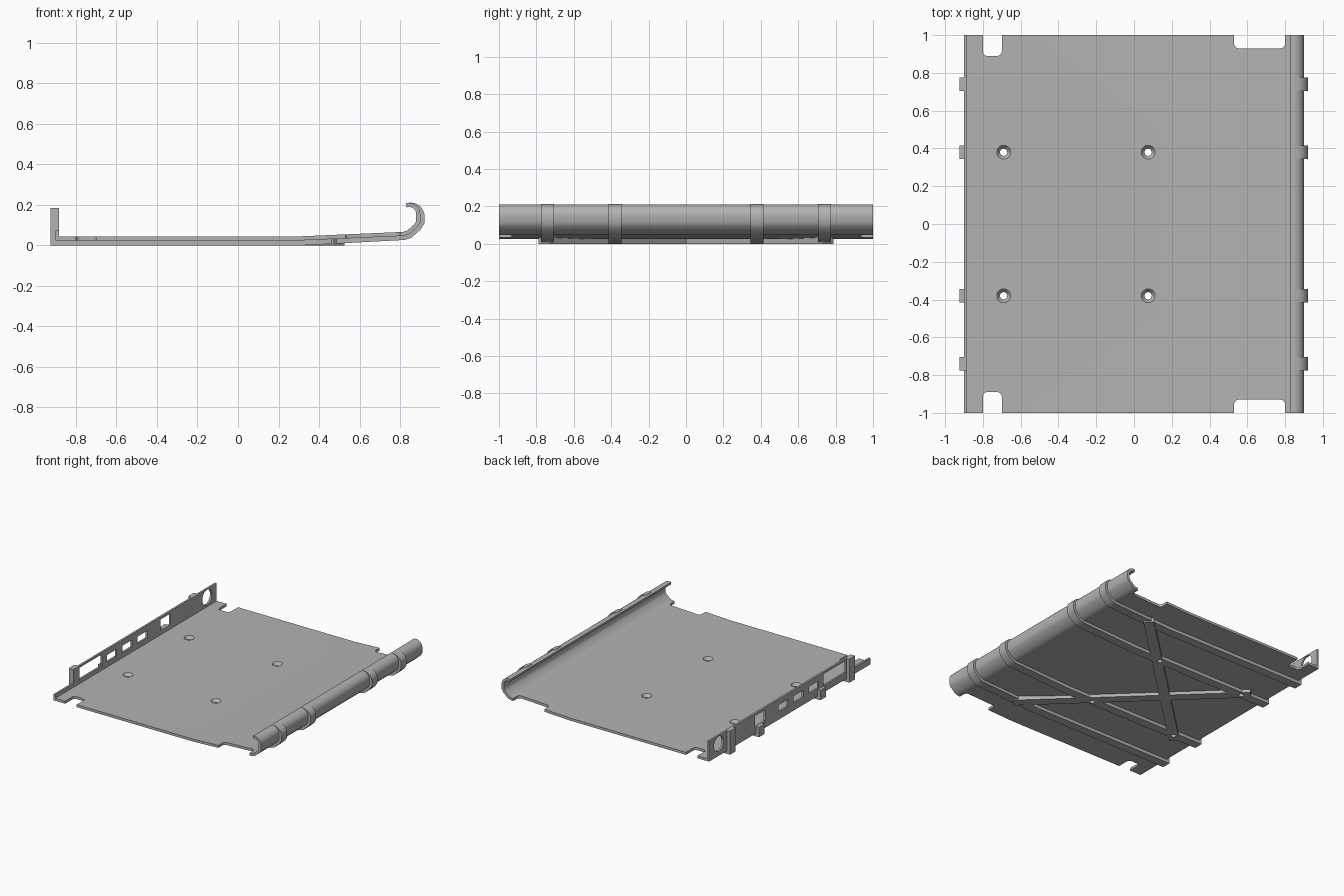
import bpy, bmesh, math
from mathutils import Vector

if "Cube" in bpy.data.objects:
    bpy.data.objects.remove(bpy.data.objects["Cube"])

grey = bpy.data.materials.new("plain grey")
grey.use_nodes = True
COLOR = (0.45, 0.45, 0.45, 1)
grey.diffuse_color = COLOR
grey.node_tree.nodes["Principled BSDF"].inputs["Base Color"].default_value = COLOR


def finish(name, bm):
    bmesh.ops.recalc_face_normals(bm, faces=bm.faces)
    me = bpy.data.meshes.new(name)
    bm.to_mesh(me)
    bm.free()
    me.materials.append(grey)
    ob = bpy.data.objects.new(name, me)
    bpy.context.collection.objects.link(ob)
    return ob


def prism(name, outline, start, depth):
    """Extrude a closed outline of 3D points along a vector."""
    bm = bmesh.new()
    face = bm.faces.new([bm.verts.new(Vector(p) + Vector(start)) for p in outline])
    grown = bmesh.ops.extrude_face_region(bm, geom=[face])["geom"]
    bmesh.ops.translate(bm, vec=depth, verts=[g for g in grown if isinstance(g, bmesh.types.BMVert)])
    return finish(name, bm)


def box(name, x, y, z):
    pts = [(x[0], y[0], 0), (x[1], y[0], 0), (x[1], y[1], 0), (x[0], y[1], 0)]
    return prism(name, pts, (0, 0, z[0]), (0, 0, z[1] - z[0]))


def cone(name, r1, r2, depth, location, rotation=(0, 0, 0)):
    bpy.ops.mesh.primitive_cone_add(vertices=32, radius1=r1, radius2=r2, depth=depth,
                                    location=location, rotation=rotation)
    ob = bpy.context.object
    ob.name = name
    ob.data.materials.append(grey)
    return ob


def cut(ob, cutters):
    bpy.context.view_layer.objects.active = ob
    for c in cutters:
        m = ob.modifiers.new("cut", "BOOLEAN")
        m.operation, m.solver, m.object = "DIFFERENCE", "EXACT", c
        bpy.ops.object.modifier_apply(modifier=m.name)


def offset(path, amounts):
    """Offset a path to its right side with mitred corners."""
    pts = [Vector(p) for p in path]
    dirs = [(b - a).normalized() for a, b in zip(pts, pts[1:])]
    normals = [Vector((d.y, -d.x)) for d in dirs]
    result = []
    for i, p in enumerate(pts):
        a, b = normals[max(i - 1, 0)], normals[min(i, len(normals) - 1)]
        result.append(p + (a + b) / (1 + a.dot(b)) * amounts[i])
    return result


def sheet(name, inner, outer, y0, y1):
    outline = [(p[0], 0, p[1]) for p in list(inner) + list(outer)[::-1]]
    return prism(name, outline, (0, y0, 0), (0, y1 - y0, 0))


# Section of the tray: flat floor, gentle ramp and curled hook
ARC = [math.radians(a) for a in range(0, 111, 10)]
top = [(-0.9, 0.045), (0.31, 0.045), (0.815, 0.067), (0.835, 0.073), (0.872, 0.106), (0.88, 0.12)]
top += [(0.845 + 0.035 * math.cos(a), 0.155 + 0.035 * math.sin(a)) for a in ARC]
under = offset(top, [0.02] * len(top))
tray = sheet("tray", top, under, -1, 1)

# Cutters for the screw holes
hole_cutters = []
for x in (-0.69, 0.075):
    for y in (-0.38, 0.38):
        hole_cutters.append(cone("hole_cutter", 0.019, 0.019, 0.2, (x, y, 0)))
        hole_cutters.append(cone("countersink_cutter", 0.019, 0.038, 0.024, (x, y, 0.0345)))

# Cutters for the rounded edge notches
notch_cutters = []
for x0, x1, depth, r in ((-0.8, -0.7, 0.11, 0.025), (0.53, 0.8, 0.07, 0.025)):
    for side in (-1, 1):
        inner_y = 1 - depth
        pts = [(x0, 1.1), (x1, 1.1)]
        for cx, first in ((x1 - r, 0), (x0 + r, 90)):
            for a in range(first, first + 91, 15):
                t = math.radians(a)
                pts.append((cx + r * math.cos(t), inner_y + r - r * math.sin(t)))
        notch_cutters.append(prism("notch_cutter", [(px, py * side, 0) for px, py in pts],
                                   (0, 0, -0.1), (0, 0, 0.24)))
cut(tray, notch_cutters + hole_cutters)
parts = [tray]

# Ribs that wrap under the tray, up the wall and round the hook
last = len(top) - 3
for y, height in ((-0.74, 0.185), (-0.38, 0.077), (0.38, 0.077), (0.74, 0.185)):
    path = [(-0.9, height), (-0.9, 0.025)] + [tuple(p) for p in under[1:last + 1]]
    thick = [0.025, 0.025, 0.025, 0.02, 0.02, 0.02, 0.02]
    thick += [max(0.002, 0.02 * (1 - a / math.radians(80))) for a in ARC]
    rib = sheet("rib", offset(path, [-0.008] * len(path)), offset(path, thick), y - 0.035, y + 0.035)
    cut(rib, hole_cutters)
    parts.append(rib)

# Crossed braces under the floor
for side in (-1, 1):
    a, b = Vector((-0.74, -0.43 * side, 0)), Vector((0.5, 0.76 * side, 0))
    d = (b - a).normalized()
    n = Vector((-d.y, d.x, 0)) * 0.038
    brace = prism("cross_brace", [a + n, a - n, b - n, b + n], (0, 0, 0), (0, 0, 0.036))
    cut(brace, hole_cutters)
    parts.append(brace)

# Side wall with port openings, above a low lip
wall = box("port_wall", (-0.9, -0.885), (-0.775, 1), (0.04, 0.185))
windows = [(-0.70, -0.42, 0.078, 0.17), (-0.36, -0.24, 0.085, 0.14), (-0.17, -0.05, 0.085, 0.14),
           (0.02, 0.14, 0.085, 0.14), (0.30, 0.43, 0.078, 0.165)]
wall_cutters = [box("window_cutter", (-1, -0.8), w[:2], w[2:]) for w in windows]
wall_cutters.append(cone("round_cutter", 0.058, 0.058, 0.2, (-0.9, 0.88, 0.12), (0, math.pi / 2, 0)))
cut(wall, wall_cutters)
lip = box("wall_lip", (-0.9, -0.885), (-1, -0.774), (0.04, 0.075))
parts += [wall, lip]

for c in hole_cutters + notch_cutters + wall_cutters:
    bpy.data.objects.remove(c)

bpy.ops.object.select_all(action="DESELECT")
for p in parts:
    p.select_set(True)
bpy.context.view_layer.objects.active = tray
bpy.ops.object.shade_smooth_by_angle(angle=math.radians(30))
